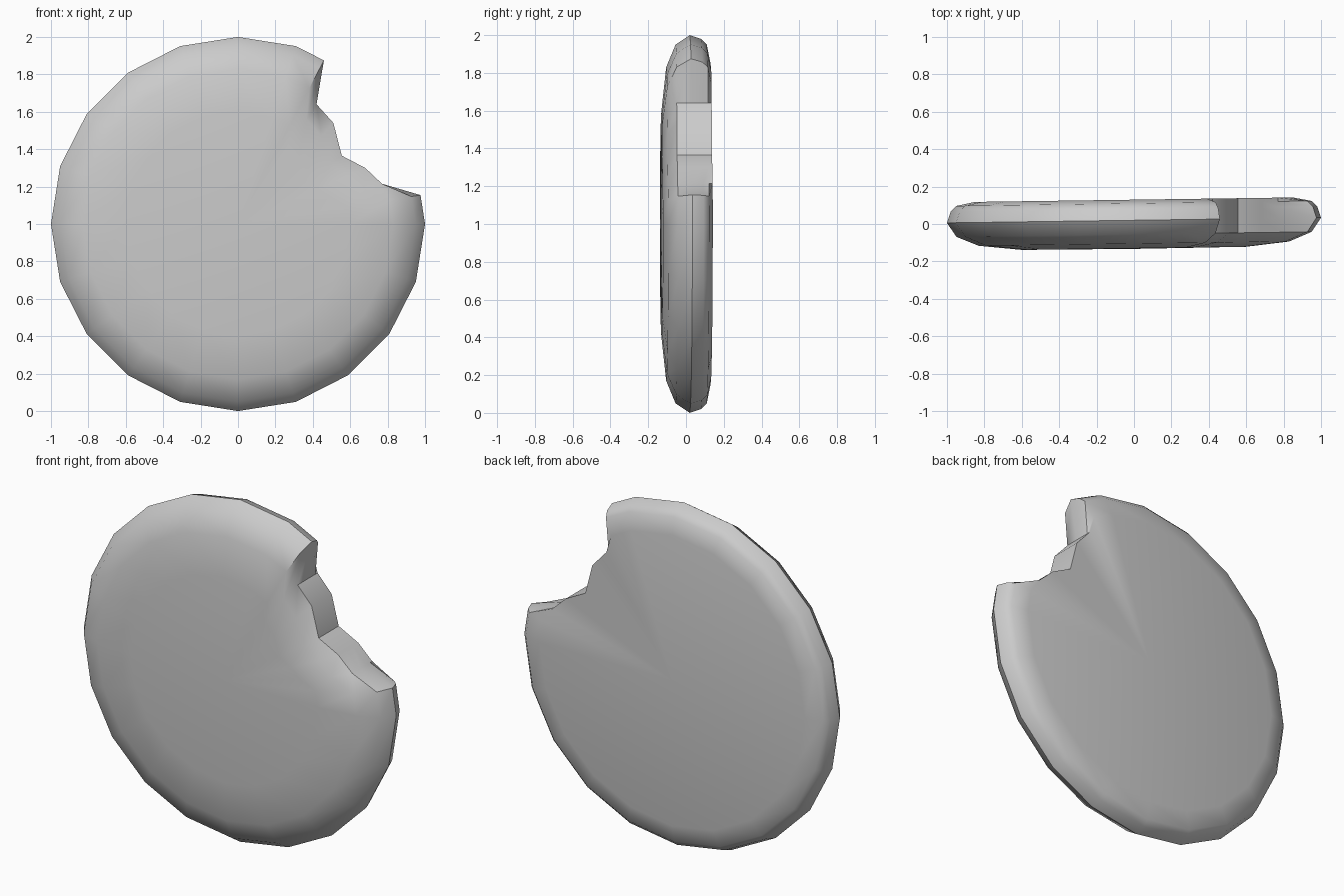
import bpy, bmesh, math

if "Cube" in bpy.data.objects:
    bpy.data.objects.remove(bpy.data.objects["Cube"])

# Rounded disc cross-section: (radius, depth), front to back
PROFILE = [(0.60, -0.13), (0.83, -0.105), (0.95, -0.055), (1.0, 0.02),
           (0.98, 0.08), (0.95, 0.11), (0.85, 0.13)]
# Jagged bite outline (x, z relative to the disc centre)
BITE = [(0.77, 0.215), (0.68, 0.30), (0.555, 0.365), (0.51, 0.54), (0.42, 0.64)]
TILT = 0.014


def full_spoke(deg, scale=1.0):
    return math.radians(deg), [(r * scale, y) for r, y in PROFILE]


def bite_spoke(x, z):
    # Front rings shrink towards the bite, the remaining points form its wall
    R = math.hypot(x, z)
    return math.atan2(z, x), [(min(r * R / 0.95, R) if i < 3 else R, y)
                              for i, (r, y) in enumerate(PROFILE)]


spokes = [full_spoke(a) for a in range(72, 361, 18)]
spokes += [full_spoke(9.0, 0.988)]
spokes += [bite_spoke(x, z) for x, z in BITE]
spokes += [full_spoke(62.3, 0.988)]

# Loft the spokes into a closed disc
bm = bmesh.new()


def vert(r, y, a):
    x = r * math.cos(a)
    return bm.verts.new((x, y + TILT * x, 1 + r * math.sin(a)))


front, back = vert(0, -0.133, 0), vert(0, 0.13, 0)
rings = [[vert(r, y, a) for r, y in pts] for a, pts in spokes]
for i, p in enumerate(rings):
    q = rings[(i + 1) % len(rings)]
    bm.faces.new((front, p[0], q[0]))
    bm.faces.new((back, q[-1], p[-1]))
    for j in range(len(p) - 1):
        bm.faces.new((p[j], p[j + 1], q[j + 1], q[j]))
bmesh.ops.recalc_face_normals(bm, faces=bm.faces)

mesh = bpy.data.meshes.new("bitten_cookie")
bm.to_mesh(mesh)
bm.free()
cookie = bpy.data.objects.new("bitten_cookie", mesh)
bpy.context.collection.objects.link(cookie)
bpy.context.view_layer.objects.active = cookie
cookie.select_set(True)
bpy.ops.object.shade_smooth_by_angle(angle=math.radians(40))
